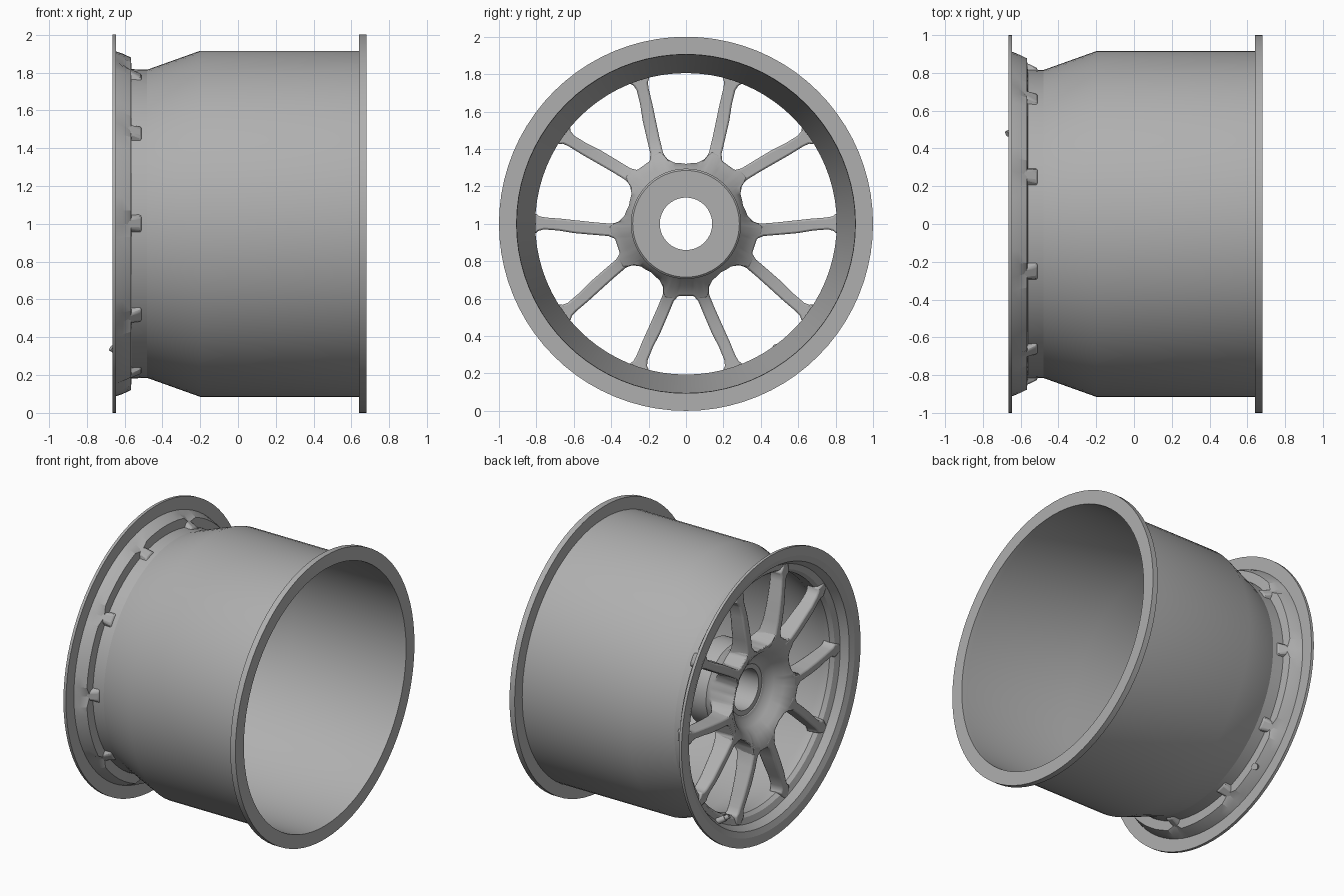
import bpy, bmesh, math
from mathutils import Vector

if "Cube" in bpy.data.objects:
    bpy.data.objects.remove(bpy.data.objects["Cube"])

CZ = 1.0  # axle height

GREY = bpy.data.materials.new("dark_grey")
GREY.diffuse_color = (0.43, 0.43, 0.43, 1)
GREY.use_nodes = True
GREY.node_tree.nodes["Principled BSDF"].inputs["Base Color"].default_value = GREY.diffuse_color


def polar(x, r, deg):
    a = math.radians(deg)
    return Vector((x, r * math.cos(a), CZ + r * math.sin(a)))


def lerp(table, v):
    if v <= table[0][0]:
        return table[0][1]
    for (a, p), (b, q) in zip(table, table[1:]):
        if v <= b:
            return p + (q - p) * (v - a) / (b - a)
    return table[-1][1]


def finish(bm, name, bevel=0.0, angle=35):
    bmesh.ops.recalc_face_normals(bm, faces=bm.faces[:])
    me = bpy.data.meshes.new(name)
    bm.to_mesh(me)
    bm.free()
    me.materials.append(GREY)
    ob = bpy.data.objects.new(name, me)
    bpy.context.collection.objects.link(ob)
    if bevel:
        m = ob.modifiers.new("bevel", 'BEVEL')
        m.width = bevel
        m.segments = 2
        m.limit_method = 'ANGLE'
        m.angle_limit = math.radians(40)
    bpy.ops.object.select_all(action='DESELECT')
    bpy.context.view_layer.objects.active = ob
    ob.select_set(True)
    bpy.ops.object.shade_smooth_by_angle(angle=math.radians(angle))
    return ob


def spin(bm, section, seg):
    """Skin a closed loop of points section(deg) round the axle."""
    rings = [[bm.verts.new(p) for p in section(360 * s / seg)] for s in range(seg)]
    n = len(rings[0])
    for a, b in zip(rings, rings[1:] + rings[:1]):
        for i in range(n):
            j = (i + 1) % n
            bm.faces.new((a[i], a[j], b[j], b[i]))


# Rim: both flanges, stepped front lip, neck, taper and wide barrel
RIM = [(-0.665, 1.0), (-0.645, 1.0), (-0.645, 0.912), (-0.61, 0.9), (-0.567, 0.88),
       (-0.562, 0.818), (-0.48, 0.815), (-0.2, 0.915), (0.64, 0.915), (0.64, 1.0),
       (0.68, 1.0), (0.68, 0.906), (0.64, 0.904), (-0.2, 0.904), (-0.48, 0.806),
       (-0.56, 0.806), (-0.585, 0.825), (-0.6, 0.865), (-0.65, 0.895), (-0.665, 0.935)]
NOTCH = {3: 0.885, 4: 0.845}  # lip points dented behind every spoke


def rim_section(deg):
    dent = NOTCH if deg % 36 < 0.1 else {}
    return [polar(x, dent.get(i, r), deg) for i, (x, r) in enumerate(RIM)]


bm = bmesh.new()
spin(bm, rim_section, 80)
finish(bm, "rim", angle=20)

# Hub: bored cylinder behind the dished face
HUB = [(-0.47, 0.14), (-0.475, 0.165), (-0.47, 0.185), (-0.42, 0.25), (-0.4, 0.285),
       (-0.3, 0.295), (-0.22, 0.295), (-0.21, 0.285), (-0.21, 0.14)]
bm = bmesh.new()
spin(bm, lambda d: [polar(x, r, d) for x, r in HUB], 64)
finish(bm, "hub")

# Depth of spoke front and back faces by radius
FRONT = [(0.17, -0.475), (0.2, -0.485), (0.24, -0.52), (0.28, -0.57), (0.32, -0.6),
         (0.37, -0.612), (0.5, -0.617), (0.65, -0.615), (0.75, -0.605), (0.87, -0.6)]
BACK = [(0.25, -0.3), (0.29, -0.36), (0.33, -0.43), (0.4, -0.48), (0.5, -0.505),
        (0.65, -0.515), (0.87, -0.51)]
PAIRS = [54 + 72 * k for k in range(5)]

# Hub web: deep bowl whose edge follows the window bottoms
EDGE = [(0, 0.385), (6, 0.387), (9, 0.41), (17, 0.41), (20, 0.36), (25, 0.332), (36, 0.32)]


def web_section(deg):
    a = (deg - 54) % 72
    e = lerp(EDGE, min(a, 72 - a))
    rs = [0.17, 0.2, 0.24, 0.28, 0.28 + (e - 0.28) * 0.5, e]
    return ([polar(lerp(FRONT, r), r, deg) for r in rs]
            + [polar(lerp(BACK, r), r, deg) for r in reversed(rs)])


bm = bmesh.new()
spin(bm, web_section, 180)
finish(bm, "hub_web", 0.008)

# Spokes: five V pairs; stations give (r, angle) of the outer and inner edge
STATIONS = [((0.33, 23), (0.36, 3)), ((0.36, 19.5), (0.387, 6)),
            ((0.40, 18.2), (0.42, 9)), ((0.48, 18.9), (0.5, 11.2)),
            ((0.58, 19.8), (0.60, 13.2)), ((0.67, 20.4), (0.68, 14.9)),
            ((0.75, 20.6), (0.76, 15.7)), ((0.785, 21), (0.79, 15.2)),
            ((0.808, 22.2), (0.808, 14)), ((0.868, 20.2), (0.868, 16))]


def spoke(name, axis, side):
    bm = bmesh.new()
    prev = None
    for (ro, ao), (ri, ai) in STATIONS:
        am, w = (ao + ai) / 2, 0.82  # front face a little narrower than the back
        fo, fi = am + (ao - am) * w, am + (ai - am) * w
        ring = [bm.verts.new(polar(lerp(FRONT, ro), ro, axis + side * fo)),
                bm.verts.new(polar(lerp(FRONT, ri), ri, axis + side * fi)),
                bm.verts.new(polar(lerp(BACK, ri), min(ri, 0.825), axis + side * ai)),
                bm.verts.new(polar(lerp(BACK, ro), min(ro, 0.825), axis + side * ao))]
        if prev:
            for i in range(4):
                j = (i + 1) % 4
                bm.faces.new((prev[i], prev[j], ring[j], ring[i]))
        else:
            bm.faces.new(ring)
        prev = ring
    bm.faces.new(prev)
    finish(bm, name, 0.01)


for k, axis in enumerate(PAIRS):
    for side in (1, -1):
        spoke(f"spoke_{k}_{'a' if side > 0 else 'b'}", axis, side)


# Valve: slanted stem through the front lip with a narrower cap
def rod(name, p, q, r, seg=12):
    bpy.ops.mesh.primitive_cylinder_add(vertices=seg, radius=r, depth=(q - p).length,
                                        location=(p + q) / 2)
    ob = bpy.context.object
    ob.name = name
    ob.data.materials.append(GREY)
    ob.rotation_mode = 'QUATERNION'
    ob.rotation_quaternion = (q - p).to_track_quat('Z', 'Y')
    bpy.ops.object.shade_smooth_by_angle(angle=math.radians(35))


rod("valve_stem", polar(-0.57, 0.89, -54), polar(-0.65, 0.83, -54), 0.022)
rod("valve_cap", polar(-0.64, 0.838, -54), polar(-0.672, 0.812, -54), 0.016)
